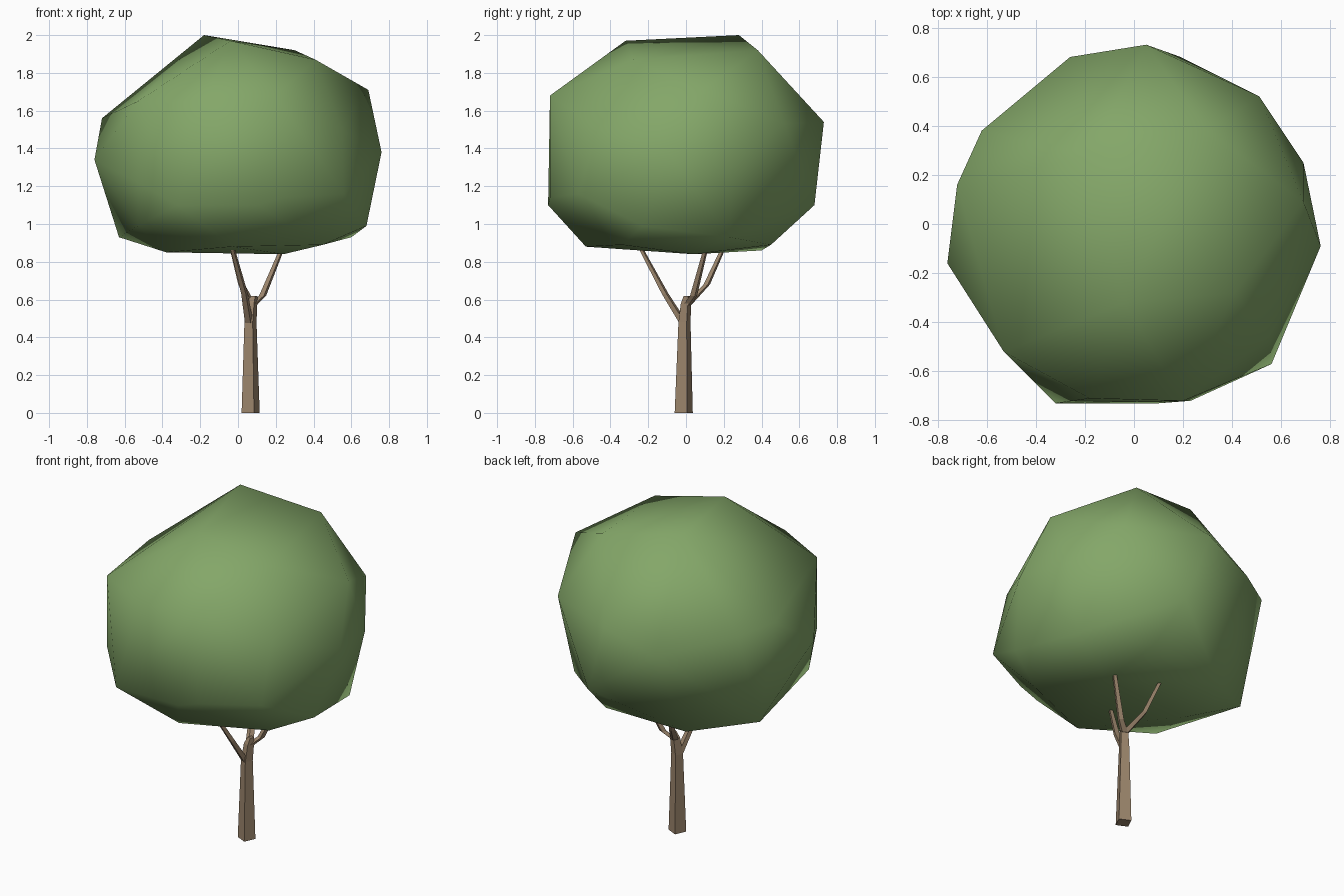
import bpy, bmesh, math
from mathutils import Vector

cube = bpy.data.objects.get("Cube")
if cube:
    bpy.data.objects.remove(cube, do_unlink=True)


def make_material(name, rgb):
    mat = bpy.data.materials.new(name)
    mat.use_nodes = True
    color = (*rgb, 1)
    mat.diffuse_color = color
    bsdf = next(n for n in mat.node_tree.nodes if n.type == 'BSDF_PRINCIPLED')
    bsdf.inputs["Base Color"].default_value = color
    bsdf.inputs["Roughness"].default_value = 0.9
    return mat


def finish(bm, name, mat, smooth):
    bmesh.ops.recalc_face_normals(bm, faces=bm.faces)
    for face in bm.faces:
        face.smooth = smooth
    mesh = bpy.data.meshes.new(name)
    bm.to_mesh(mesh)
    bm.free()
    mesh.materials.append(mat)
    obj = bpy.data.objects.new(name, mesh)
    bpy.context.collection.objects.link(obj)
    return obj


def limb(name, path, sides, turn, mat):
    """Tapering limb with level cross-sections; path holds (x, y, z, radius)."""
    bm = bmesh.new()
    rings = []
    for x, y, z, r in path:
        angles = [math.radians(turn) + math.tau * i / sides for i in range(sides)]
        rings.append([bm.verts.new((x + r * math.cos(a), y + r * math.sin(a), z)) for a in angles])
    for low, high in zip(rings, rings[1:]):
        for i in range(sides):
            j = (i + 1) % sides
            bm.faces.new((low[i], low[j], high[j], high[i]))
    bm.faces.new(rings[0][::-1])
    bm.faces.new(rings[-1])
    return finish(bm, name, mat, False)


leaf = make_material("leaf_green", (0.23, 0.385, 0.14))
bark = make_material("bark_brown", (0.33, 0.235, 0.15))

# Trunk: a tapering, slightly turned square post
limb("trunk", [(.067, -.012, 0, .051), (.066, -.008, .48, .034), (.075, 0, .58, .029),
               (.085, .005, .62, .018)], 4, 20, bark)

# Three branches spreading up into the crown
limb("front_branch", [(.06, -.01, .47, .024), (.035, -.11, .63, .019), (-.04, -.26, .91, .012)], 4, 20, bark)
limb("side_branch", [(.075, .005, .57, .024), (.13, .04, .62, .02), (.25, .115, .91, .012)], 4, 20, bark)
limb("back_branch", [(.075, .005, .57, .024), (.018, .11, .68, .018), (-.042, .215, .91, .012)], 4, 20, bark)

# Crown: faceted outline skinned with a convex hull and shaded smooth
crown_points = [
    # top
    (-.18, .28, 2), (-.04, -.32, 1.97), (.3, .38, 1.92), (.41, -.28, 1.87),
    # shoulder
    (.69, .09, 1.71), (.2, -.72, 1.68), (-.18, -.71, 1.65), (-.53, -.52, 1.65),
    (.55, -.46, 1.5), (-.72, .16, 1.56), (.05, .73, 1.54), (.51, .52, 1.53),
    (-.62, .38, 1.53), (-.26, .68, 1.42),
    # widest part
    (.76, -.09, 1.38), (.69, .25, 1.34), (-.76, -.16, 1.34), (-.53, -.52, 1.22),
    (.19, .68, 1.1), (-.32, -.73, 1.1), (.1, -.73, 1.1), (.23, -.72, 1.14), (.56, -.57, 1.16),
    # underside
    (.68, -.23, .99), (.6, .23, .93), (-.53, -.44, .99), (-.63, .18, .93),
    (.23, .45, .89), (.45, -.34, .89), (-.03, -.53, .88), (-.28, .4, .86),
    (-.38, 0, .85), (.24, .04, .84),
]
bm = bmesh.new()
for point in crown_points:
    bm.verts.new(Vector(point))
bmesh.ops.convex_hull(bm, input=bm.verts)
loose = [v for v in bm.verts if not v.link_faces]
bmesh.ops.delete(bm, geom=loose, context='VERTS')
finish(bm, "crown", leaf, True)
